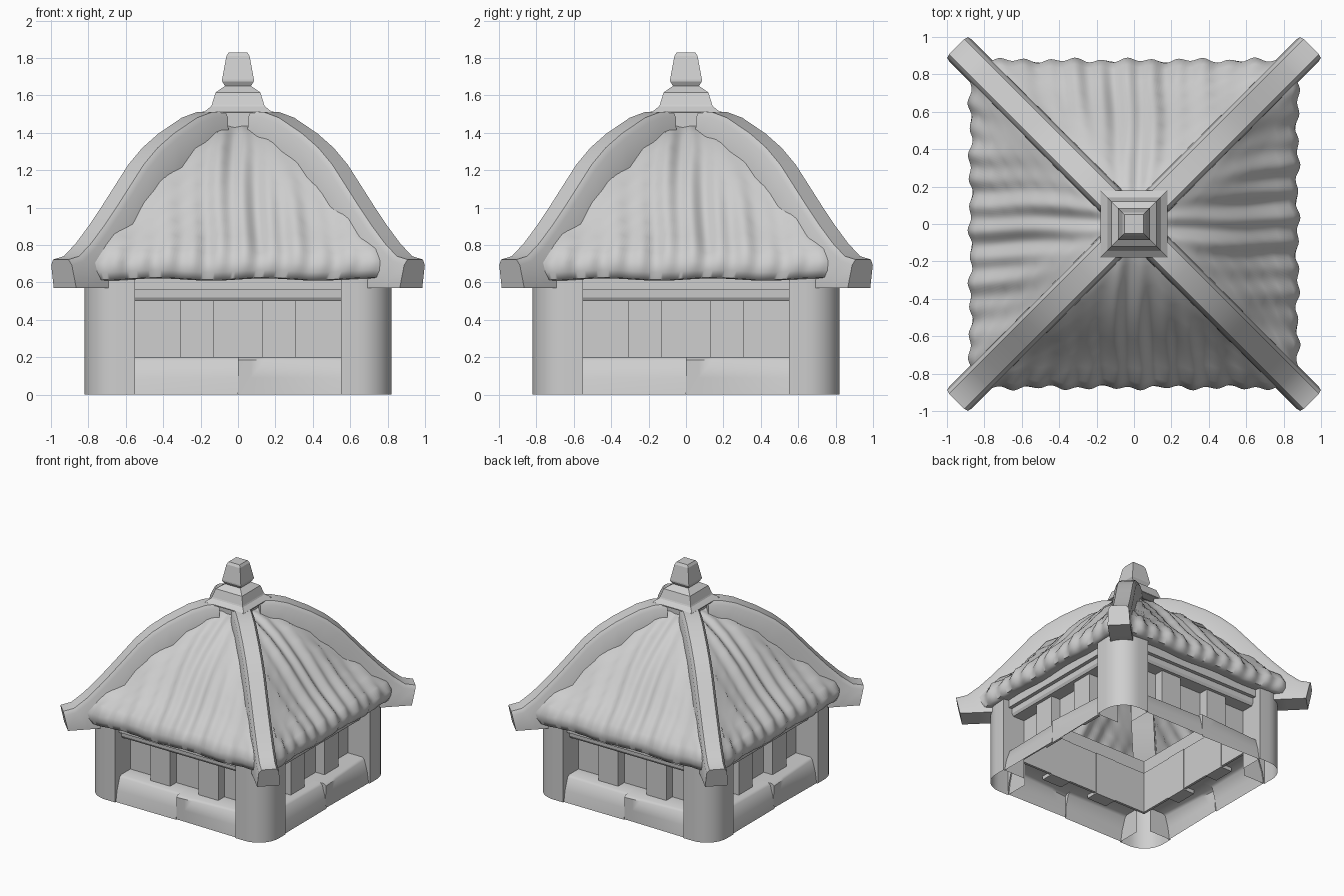
import bpy, bmesh, math
from mathutils import Vector

cube = bpy.data.objects.get("Cube")
if cube:
    bpy.data.objects.remove(cube, do_unlink=True)

GREY = (0.62, 0.62, 0.62, 1)
mat = bpy.data.materials.new("plain grey")
mat.use_nodes = True
mat.diffuse_color = GREY
mat.node_tree.nodes["Principled BSDF"].inputs["Base Color"].default_value = GREY
SIDES = ("front", "left", "back", "right")


def finish(bm, name, smooth=None, quarters=True, turn=0.0):
    """Turn a bmesh into an object, repeated on all four sides if wanted."""
    mesh = bpy.data.meshes.new(name)
    bm.to_mesh(mesh)
    bm.free()
    mesh.materials.append(mat)
    for i in range(4 if quarters else 1):
        obj = bpy.data.objects.new(f"{SIDES[i]}_{name}" if quarters else name, mesh)
        obj.rotation_euler.z = turn + i * math.pi / 2
        bpy.context.collection.objects.link(obj)
    if smooth:
        bpy.ops.object.select_all(action="DESELECT")
        obj.select_set(True)
        bpy.context.view_layer.objects.active = obj
        bpy.ops.object.shade_smooth_by_angle(angle=math.radians(smooth))


def loft(bm, rows, closed=False):
    """Skin rows of points with quads; closed rows are also capped."""
    vs = [[bm.verts.new(p) for p in row] for row in rows]
    n = len(vs[0])
    for a, b in zip(vs, vs[1:]):
        for j in range(n if closed else n - 1):
            k = (j + 1) % n
            bm.faces.new((a[j], a[k], b[k], b[j]))
    if closed:
        bm.faces.new(vs[0][::-1])
        bm.faces.new(vs[-1])
        bmesh.ops.recalc_face_normals(bm, faces=bm.faces)


def box(bm, x0, x1, y0, y1, z0, z1):
    ring = ((x0, y0), (x1, y0), (x1, y1), (x0, y1))
    loft(bm, [[(x, y, z) for x, y in ring] for z in (z0, z1)], True)


# Corner posts: open shells with a rounded outer corner
outline = [(0.55, -0.62), (0.55, -0.82)]
for i in range(9):
    a = math.radians(-90 + i * 90 / 8)
    outline.append((0.64 + 0.18 * math.cos(a), -0.64 + 0.18 * math.sin(a)))
outline += [(0.82, -0.55), (0.62, -0.55)]
bm = bmesh.new()
loft(bm, [[(x, y, z) for x, y in outline] for z in (0, 0.64)])
finish(bm, "corner_post", 40)

# Low sills: two slightly warped halves joined by a step, hollow below
bm = bmesh.new()
rows = []
for x0, x1, tops, feet in ((-0.56, 0, (0.76, 0.77), (0.81, 0.81)),
                           (0, 0.56, (0.805, 0.77), (0.80, 0.81))):
    for i in range(9):
        t = i / 8
        top = tops[0] + (tops[1] - tops[0]) * t
        foot = feet[0] + (feet[1] - feet[0]) * t
        x = x0 + (x1 - x0) * t
        rows.append([(x, -0.61, 0.2), (x, -top + 0.02, 0.2), (x, -top, 0.185),
                     (x, -(top + 2 * foot) / 3, 0.09), (x, -foot, 0)])
loft(bm, rows[::-1])
finish(bm, "sill", 50)

# Plank wall: alternating recessed and proud planks
edges = (-0.62, -0.31, -0.13, 0.13, 0.31, 0.62)
bm = bmesh.new()
for i, (x0, x1) in enumerate(zip(edges, edges[1:])):
    if i % 2:
        box(bm, x0, x1, -0.70, -0.595, 0.17, 0.52)
    else:
        box(bm, x0, x1, -0.62, -0.60, 0.18, 0.52)
finish(bm, "wall_planks")

# Stepped lintel below the eaves
section = [(0.61, 0.50), (0.725, 0.50), (0.737, 0.52), (0.74, 0.56),
           (0.77, 0.56), (0.77, 0.63), (0.61, 0.63)]
bm = bmesh.new()
loft(bm, [[(x, -d, z) for d, z in section] for x in (-0.62, 0.62)], True)
finish(bm, "lintel")

# Thatched roof panels: curved profile with running ripples
profile = [(0.70, 0.63), (0.82, 0.615), (0.855, 0.62), (0.872, 0.66), (0.875, 0.71),
           (0.84, 0.77), (0.765, 0.845), (0.69, 0.925), (0.615, 1.02), (0.527, 1.13),
           (0.43, 1.23), (0.34, 1.31), (0.23, 1.39), (0.15, 1.425), (0.05, 1.45)]


def ripple(x, row):
    wave = math.sin(x * 46 + 0.4 * math.sin(row * 0.9))
    return 0.010 * wave + 0.007 * math.sin(x * 19 + row * 0.35)


COLS = 110
bm = bmesh.new()
rows = []
for r, (d, z) in enumerate(profile):
    fade = max(0, min(1, (r - 1) / 3, (len(profile) - 1 - r) / 2))
    row = []
    for c in range(COLS + 1):
        x = d * (2 * c / COLS - 1)
        h = ripple(x, r) * fade * min(1, (d - abs(x)) / 0.05)
        lift = h if r > 4 else 0.006 * math.sin(x * 11)
        row.append((x, -d - h * 0.9, z + lift))
    rows.append(row)
loft(bm, rows)
finish(bm, "thatch", 60)

# Hip beams: (top reach, top height, bottom reach, bottom height)
stations = [(0.11, 1.515, 0.11, 1.38), (0.18, 1.51, 0.18, 1.33), (0.26, 1.48, 0.24, 1.28),
            (0.385, 1.395, 0.36, 1.17), (0.47, 1.32, 0.42, 1.08), (0.545, 1.23, 0.48, 0.98),
            (0.615, 1.12, 0.53, 0.88), (0.685, 1.01, 0.58, 0.77), (0.755, 0.905, 0.64, 0.67),
            (0.825, 0.81, 0.70, 0.57), (0.89, 0.74, 0.82, 0.57), (0.948, 0.722, 0.925, 0.57)]
bm = bmesh.new()
rows = []
for ct, zt, cb, zb in stations:
    top = Vector((ct * math.sqrt(2), 0, zt))
    low = Vector((cb * math.sqrt(2), 0, zb))
    shoulder = top.lerp(low, 0.03 / (top - low).length)
    rows.append([p + Vector((0, w, 0)) for p, w in
                 ((low, -0.085), (shoulder, -0.078), (top, -0.058),
                  (top, 0.058), (shoulder, 0.078), (low, 0.085))])
loft(bm, rows, True)
finish(bm, "hip_beam", 50, turn=math.pi / 4)

# Square finial with a core joining the beams
bm = bmesh.new()
steps = ((0.18, 1.505), (0.18, 1.512), (0.145, 1.54), (0.14, 1.55), (0.12, 1.615),
         (0.07, 1.65), (0.085, 1.675), (0.085, 1.685), (0.062, 1.81), (0.05, 1.83))
loft(bm, [[(sx * s, sy * s, z) for sx, sy in ((-1, -1), (1, -1), (1, 1), (-1, 1))]
          for s, z in steps], True)
finish(bm, "finial", quarters=False)
bm = bmesh.new()
box(bm, -0.11, 0.11, -0.11, 0.11, 1.38, 1.508)
finish(bm, "finial_core", quarters=False)
